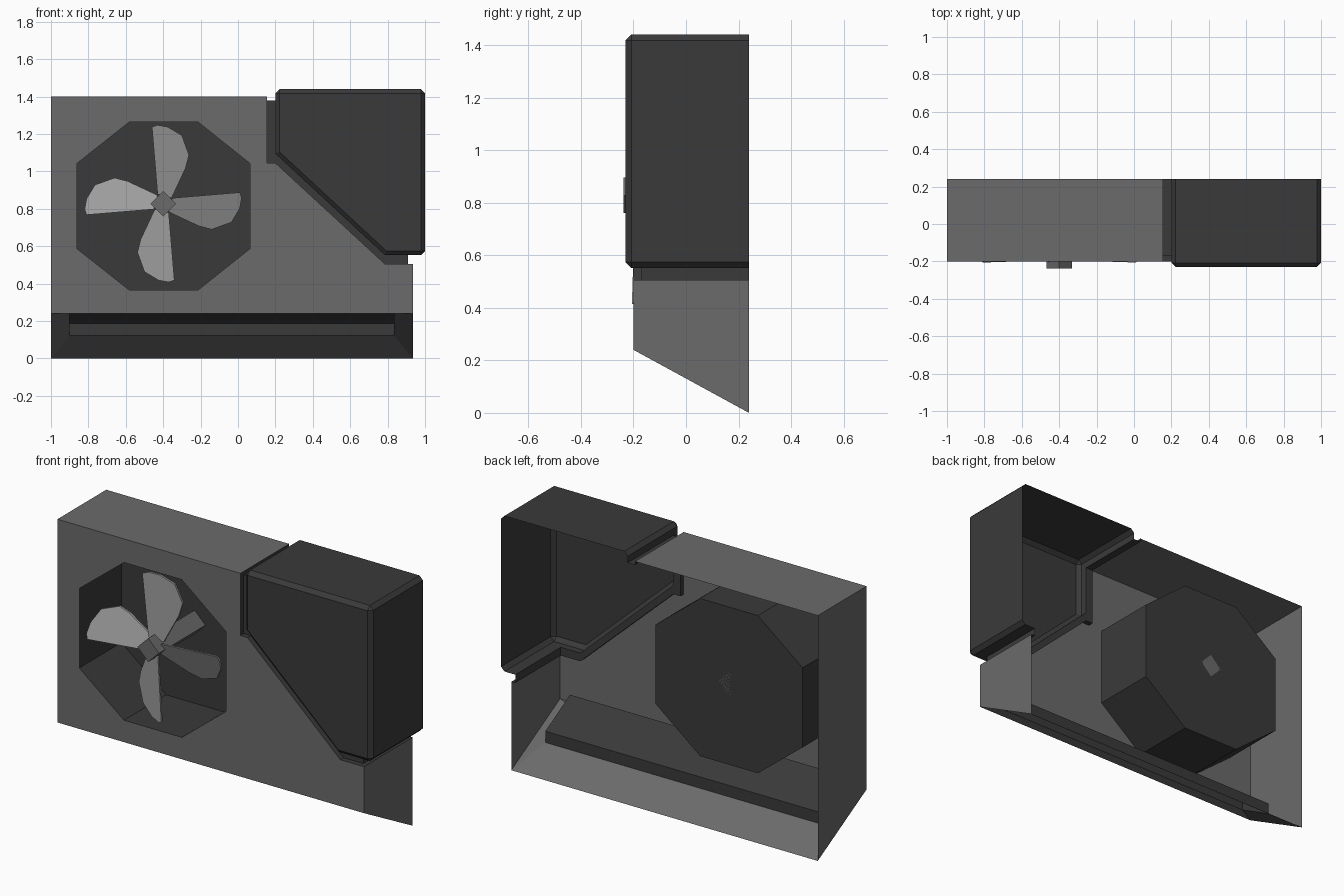
import bpy, bmesh, math
from mathutils import Vector

if "Cube" in bpy.data.objects:
    bpy.data.objects.remove(bpy.data.objects["Cube"])


def material(name, value):
    m = bpy.data.materials.new(name)
    m.diffuse_color = (value, value, value, 1)
    m.use_nodes = True
    m.node_tree.nodes["Principled BSDF"].inputs["Base Color"].default_value = m.diffuse_color
    return m


GREY = material("casing grey", 0.145)
DARK = material("dark grey", 0.042)
PALE = material("blade grey", 0.34)

FRONT, BACK = -0.2, 0.24      # casing depth
GROOVE = -0.17                # groove floor depth


def finish(bm, name, mat, merge=True):
    if merge:
        bmesh.ops.remove_doubles(bm, verts=bm.verts, dist=0.0005)
    bmesh.ops.recalc_face_normals(bm, faces=bm.faces)
    me = bpy.data.meshes.new(name)
    bm.to_mesh(me)
    bm.free()
    me.materials.append(mat)
    ob = bpy.data.objects.new(name, me)
    bpy.context.collection.objects.link(ob)
    return ob


def face(bm, pts):
    return bm.faces.new([bm.verts.new(p) for p in pts])


def loft(bm, rows, closed=False):
    """Quads between matching points of successive rows."""
    for a, b in zip(rows, rows[1:]):
        n = len(a)
        for i in range(n if closed else n - 1):
            j = (i + 1) % n
            pts = []
            for p in (a[i], a[j], b[j], b[i]):
                if all((Vector(p) - Vector(q)).length > 1e-5 for q in pts):
                    pts.append(p)
            if len(pts) > 2:
                face(bm, pts)


def ring(profile, y):
    return [(x, y, z) for x, z in profile]


def prism(bm, profile, y0, y1):
    a, b = ring(profile, y0), ring(profile, y1)
    loft(bm, [a, b], True)
    face(bm, a)
    face(bm, b)


# Front outline of the casing with its cut corner, and the fan opening
outline = [(-1, .24), (.935, .24), (.935, .505), (.786, .505),
           (.2, 1.045), (.155, 1.045), (.155, 1.4), (-1, 1.4)]
octagon = [(-.862, 1.042), (-.58, 1.265), (-.215, 1.265), (.065, 1.042),
           (.065, .588), (-.215, .365), (-.58, .365), (-.862, .588)]

# Casing: front panel with hole, top, sides, sloped rim at the bottom
bm = bmesh.new()
edges = []
for prof in (outline, octagon):
    vs = [bm.verts.new(p) for p in ring(prof, FRONT)]
    edges += [bm.edges.new((vs[i], vs[(i + 1) % len(vs)])) for i in range(len(vs))]
bmesh.ops.triangle_fill(bm, edges=edges, use_beauty=True, normal=(0, -1, 0))
face(bm, [(-1, FRONT, 1.4), (.155, FRONT, 1.4), (.155, BACK, 1.4), (-1, BACK, 1.4)])
for x, top in ((-1, 1.4), (.935, .505)):
    face(bm, [(x, FRONT, .24), (x, BACK, 0), (x, BACK, top), (x, FRONT, top)])
outer = [(-1, FRONT, .24), (.935, FRONT, .24), (.935, BACK, 0), (-1, BACK, 0)]
inner = [(-.9, -.147, .245), (.835, -.147, .245), (.835, .075, .122), (-.9, .075, .122)]
loft(bm, [outer, inner], True)
finish(bm, "casing", GREY)

# Vent recess in the sloped bottom
bm = bmesh.new()
ceiling = [(x, y, z + .065) for x, y, z in inner]
loft(bm, [inner, ceiling], True)
face(bm, ceiling)
finish(bm, "vent_recess", DARK)

# Octagonal fan well
bm = bmesh.new()
loft(bm, [ring(octagon, FRONT), ring(octagon, .18)], True)
face(bm, ring(octagon, .18))
finish(bm, "fan_well", DARK)

# Groove between casing and cover: runs along the top, front and right side
bm = bmesh.new()
loft(bm, [
    [(.155, BACK, 1.4), (.155, BACK, 1.38), (.2, BACK, 1.38)],
    [(.155, FRONT, 1.4), (.155, GROOVE, 1.38), (.2, GROOVE, 1.38)],
    [(.155, FRONT, 1.045), (.155, GROOVE, 1.045), (.2, GROOVE, 1.095)],
    [(.2, FRONT, 1.045), (.2, GROOVE, 1.045), (.2, GROOVE, 1.095)],
    [(.786, FRONT, .505), (.786, GROOVE, .505), (.786, GROOVE, .552)],
    [(.935, FRONT, .505), (.91, GROOVE, .505), (.91, GROOVE, .552)],
    [(.935, BACK, .505), (.91, BACK, .505), (.91, BACK, .552)],
])
finish(bm, "cover_groove", DARK)

# Corner cover: chamfered prism, opened at the back and towards the casing
cover = [(.2, 1.44), (.2, 1.095), (.786, .552), (1, .552), (1, 1.44)]
bm = bmesh.new()
prism(bm, cover, -.23, BACK)
bmesh.ops.remove_doubles(bm, verts=bm.verts, dist=0.0005)
bmesh.ops.recalc_face_normals(bm, faces=bm.faces)
sharp = []
for e in bm.edges:
    a, b = e.verts[0].co, e.verts[1].co
    along_front = max(a.y, b.y) < 0
    square_corner = abs(a.y - b.y) > .1 and (a.z > 1.4 or a.x > .95)
    if along_front or square_corner:
        sharp.append(e)
bmesh.ops.bevel(bm, geom=sharp, offset=.022, segments=1, affect='EDGES', profile=.5)
for co, no in (((0, GROOVE, 0), (0, 1, 0)), ((.91, 0, 0), (1, 0, 0)), ((0, 0, 1.38), (0, 0, 1))):
    bmesh.ops.bisect_plane(bm, geom=bm.verts[:] + bm.edges[:] + bm.faces[:],
                           plane_co=co, plane_no=no)
bm.normal_update()
gone = []
for f in bm.faces:
    c, n = f.calc_center_median(), f.normal
    inside = c.y > GROOVE and c.x < .91 and c.z < 1.38
    if n.y > .9 or (inside and n.x + n.z < -.5):
        gone.append(f)
bmesh.ops.delete(bm, geom=gone, context='FACES')
finish(bm, "corner_cover", DARK)

# Fan hub: a square shaft turned on its corner
CX, CZ = -.4, .828
bm = bmesh.new()
prism(bm, [(CX, CZ + .068), (CX + .068, CZ), (CX, CZ - .068), (CX - .068, CZ)], -.238, .18)
finish(bm, "fan_hub", GREY)

# Four pitched blades
blade = [(-.03, .05), (-.06, .41), (-.03, .42), (.025, .41),
         (.10, .365), (.138, .26), (.12, .19), (.045, .03)]
for k in range(4):
    t = k * math.pi / 2
    bm = bmesh.new()
    rows = []
    for thick in (0, .012):
        rows.append([(CX + x * math.cos(t) - z * math.sin(t),
                      -.206 + .4 * (x + .06) + thick,
                      CZ + x * math.sin(t) + z * math.cos(t)) for x, z in blade])
    loft(bm, rows, True)
    face(bm, rows[0])
    face(bm, rows[1])
    finish(bm, "fan_blade_%d" % (k + 1), PALE)
